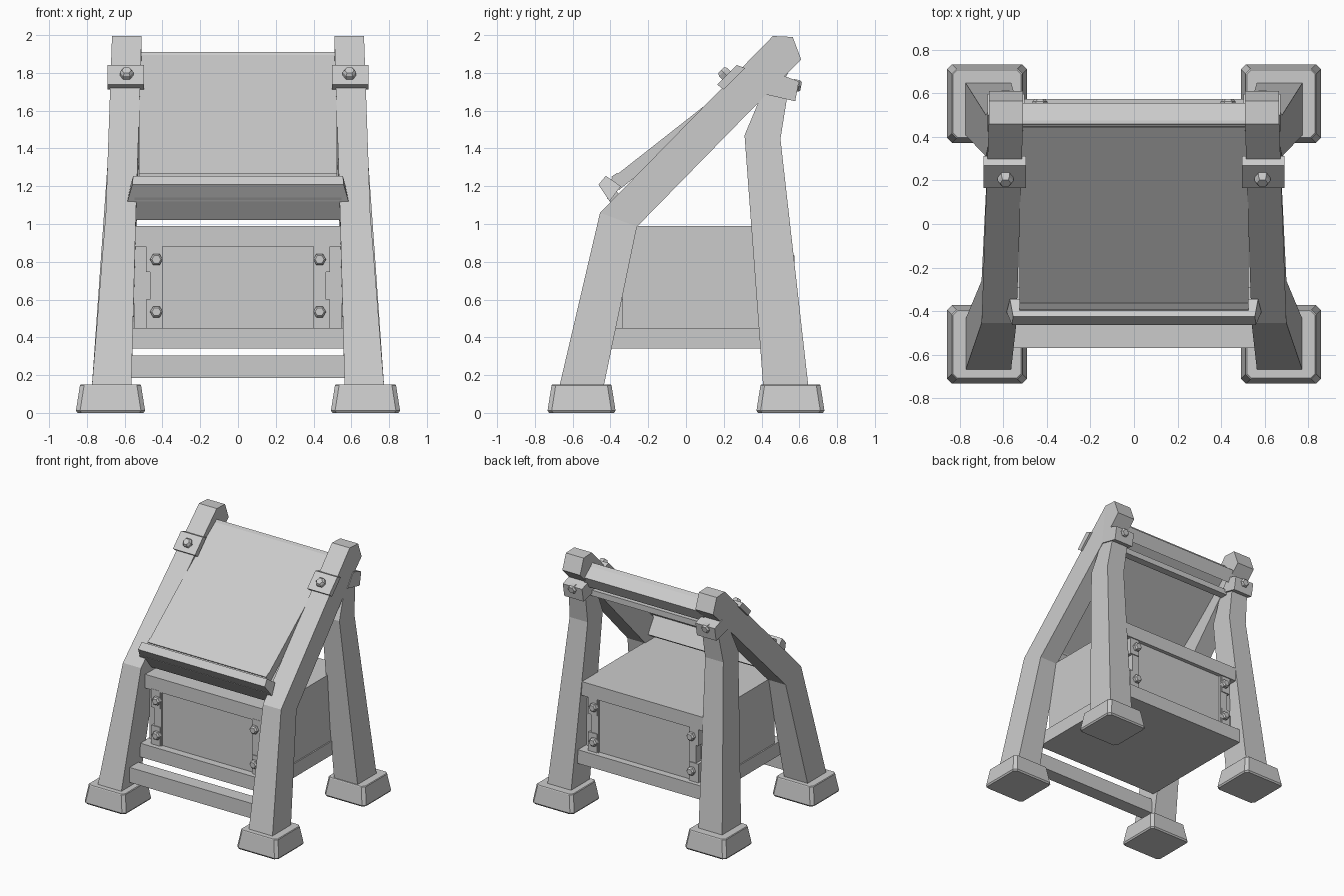
import bpy, bmesh, math
from mathutils import Vector, Matrix

if "Cube" in bpy.data.objects:
    bpy.data.objects.remove(bpy.data.objects["Cube"])


def finish(name, bm, mirror_x=False, mirror_y=False):
    """Turn a bmesh into a flat shaded object, optionally mirrored about the centre."""
    bmesh.ops.recalc_face_normals(bm, faces=bm.faces)
    me = bpy.data.meshes.new(name)
    bm.to_mesh(me)
    bm.free()
    ob = bpy.data.objects.new(name, me)
    bpy.context.collection.objects.link(ob)
    if mirror_x or mirror_y:
        m = ob.modifiers.new("Mirror", 'MIRROR')
        m.use_axis = (mirror_x, mirror_y, False)
        m.use_mirror_merge = False
    return ob


def loft(name, rings, mirror_x=False, mirror_y=False):
    """Skin a list of equal-length rings and cap both ends."""
    bm = bmesh.new()
    vs = [[bm.verts.new(p) for p in r] for r in rings]
    n = len(rings[0])
    for a, b in zip(vs, vs[1:]):
        for i in range(n):
            j = (i + 1) % n
            bm.faces.new((a[i], a[j], b[j], b[i]))
    bm.faces.new(vs[0])
    bm.faces.new(vs[-1])
    return finish(name, bm, mirror_x, mirror_y)


def prism(name, profile, x0, x1, mirror_x=False):
    """Extrude a (y, z) side profile along x."""
    return loft(name, [[(x, y, z) for y, z in profile] for x in (x0, x1)], mirror_x)


def box(name, x0, x1, y0, y1, z0, z1, mirror_x=False):
    return prism(name, [(y0, z0), (y1, z0), (y1, z1), (y0, z1)], x0, x1, mirror_x)


def leg(name, sections):
    """Each section: front y,z, rear y,z, inner x, outer x."""
    loft(name, [[(xi, yf, zf), (xo, yf, zf), (xo, yr, zr), (xi, yr, zr)]
                for yf, zf, yr, zr, xi, xo in sections], mirror_x=True)


def bolt(name, pos, axis, r=0.036, h=0.04):
    """Six-sided bolt head with a chamfered top, on both sides of the model."""
    rot = Vector((0, axis[0], axis[1])).to_track_quat('Z', 'Y').to_matrix().to_4x4()
    m = Matrix.Translation(pos) @ rot
    rings = []
    for rad, z in ((r, -0.01), (r, h * 0.65), (r * 0.7, h)):
        rings.append([m @ Vector((rad * math.cos(i * math.pi / 3),
                                  rad * math.sin(i * math.pi / 3), z)) for i in range(6)])
    loft(name, rings, mirror_x=True)


# Feet: tapered blocks with chamfered corners
def foot_ring(hx, hy, z, c=0.022):
    pts = [(hx, hy - c), (hx - c, hy), (c - hx, hy), (-hx, hy - c),
           (-hx, c - hy), (c - hx, -hy), (hx - c, -hy), (hx, c - hy)]
    return [(0.675 + x, 0.553 + y, z) for x, y in pts]


loft("foot", [foot_ring(0.175, 0.172, 0), foot_ring(0.183, 0.18, 0.012),
              foot_ring(0.162, 0.159, 0.145), foot_ring(0.157, 0.155, 0.15)], True, True)

# Front legs bend back into the sloping top rails
leg("front_leg", [
    (-0.675, 0.12, -0.44, 0.12, 0.565, 0.775),
    (-0.455, 1.06, -0.26, 0.985, 0.54, 0.70),
    (0.46, 1.995, 0.42, 1.68, 0.51, 0.667),
    (0.565, 1.99, 0.61, 1.87, 0.51, 0.667)])

# Back legs
leg("back_leg", [
    (0.41, 0.12, 0.65, 0.12, 0.565, 0.775),
    (0.31, 1.47, 0.50, 1.45, 0.52, 0.68),
    (0.415, 1.72, 0.54, 1.70, 0.515, 0.66)])

# Brackets and their bolts
prism("front_bracket", [(0.165, 1.738), (0.268, 1.842), (0.312, 1.825), (0.20, 1.712)],
      0.497, 0.692, True)
bolt("front_bracket_bolt", (0.59, 0.215, 1.786), (-0.7, 0.71))
prism("back_bracket", [(0.425, 1.685), (0.578, 1.65), (0.598, 1.755), (0.50, 1.79)],
      0.502, 0.672, True)
bolt("back_bracket_bolt", (0.59, 0.575, 1.735), (0.98, -0.2), h=0.035)

# Sloping board with its lip and apron
prism("sloping_board", [(-0.40, 1.235), (0.46, 1.91), (0.50, 1.86), (-0.355, 1.18)],
      -0.525, 0.525)
prism("board_trim", [(-0.395, 1.25), (-0.365, 1.27), (-0.335, 1.25), (-0.37, 1.21)],
      -0.525, 0.525)
lip = [(0.56, -0.463, 1.208), (0.555, -0.425, 1.255),
       (0.57, -0.345, 1.20), (0.585, -0.405, 1.12)]
loft("board_lip", [[(s * x, y, z) for x, y, z in lip] for s in (-1, 1)])
prism("board_apron", [(-0.42, 1.14), (-0.325, 1.02), (-0.29, 1.045), (-0.37, 1.18)],
      -0.548, 0.548)

# Rear cross beam and rail under the board
prism("top_beam", [(0.45, 1.91), (0.555, 1.83), (0.51, 1.74), (0.40, 1.83)], -0.53, 0.53)
box("rear_rail", -0.54, 0.54, 0.41, 0.47, 1.655, 1.70)

# Low front crossbar
box("front_crossbar", -0.59, 0.59, -0.57, -0.46, 0.185, 0.305)

# Cabinet between the legs
box("cabinet_body", -0.55, 0.55, -0.335, 0.475, 0.36, 0.99)
box("cabinet_cap", -0.55, 0.55, -0.40, 0.55, 0.88, 0.99)
box("cabinet_base", -0.56, 0.56, -0.44, 0.575, 0.34, 0.45)

# Framed panels, hinge strips and bolts on the front and back of the cabinet
for side, face, s in (("front", -0.335, -1), ("back", 0.475, 1)):
    def slab(part, x0, x1, depth, z0, z1, mirror):
        y0, y1 = sorted((face - s * 0.02, face + s * depth))
        box(f"{side}_{part}", x0, x1, y0, y1, z0, z1, mirror)
    slab("panel", -0.41, 0.41, 0.045, 0.44, 0.89, False)
    slab("strip", 0.40, 0.465, 0.06, 0.44, 0.89, True)
    for z0, z1, zb, tag in ((0.44, 0.60, 0.535, "lower"), (0.745, 0.89, 0.812, "upper")):
        slab(tag + "_tab", 0.41, 0.488, 0.067, z0, z1, True)
        bolt(f"{side}_{tag}_bolt", (0.432, face + s * 0.067, zb), (s, 0), r=0.034, h=0.032)
